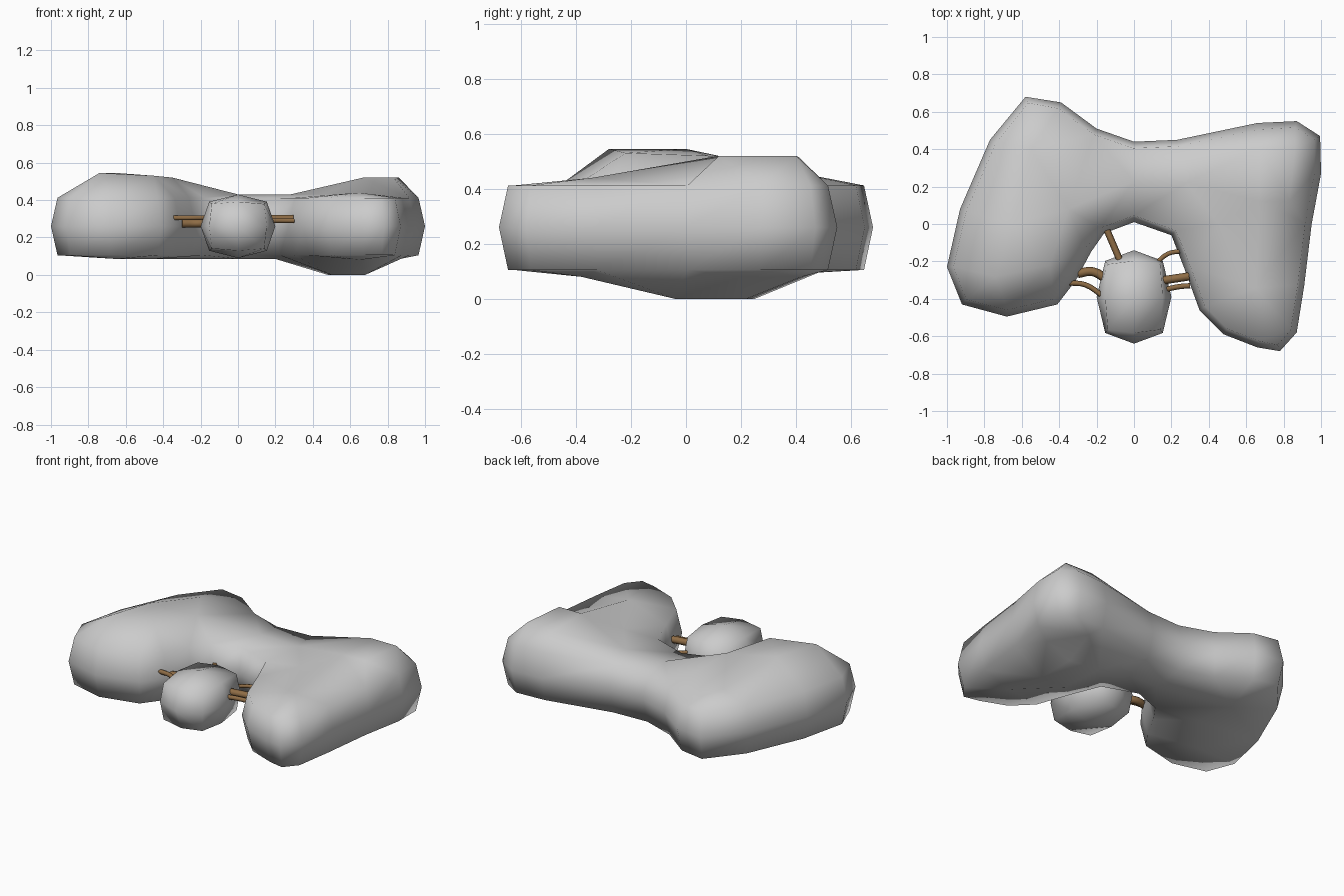
import bpy, bmesh
from mathutils import Vector
from mathutils.geometry import delaunay_2d_cdt

if "Cube" in bpy.data.objects:
    bpy.data.objects.remove(bpy.data.objects["Cube"])


def material(name, rgb):
    m = bpy.data.materials.new(name)
    m.diffuse_color = (*rgb, 1)
    m.use_nodes = True
    m.node_tree.nodes["Principled BSDF"].inputs["Base Color"].default_value = m.diffuse_color
    return m


GREY = material("pale grey", (0.6, 0.6, 0.6))
BROWN = material("brown", (0.27, 0.15, 0.06))


def finish(bm, name, mat):
    bmesh.ops.recalc_face_normals(bm, faces=bm.faces)
    for f in bm.faces:
        f.smooth = True
    me = bpy.data.meshes.new(name)
    bm.to_mesh(me)
    bm.free()
    me.materials.append(mat)
    ob = bpy.data.objects.new(name, me)
    bpy.context.collection.objects.link(ob)
    return ob


def inset(points, d):
    """Offset a counter-clockwise outline inwards."""
    out = []
    for i, p in enumerate(points):
        a = (p - points[i - 1]).normalized()
        b = (points[(i + 1) % len(points)] - p).normalized()
        n = Vector((-a.y - b.y, a.x + b.x)).normalized()
        out.append(p + n * d)
    return out


# Two-lobed body: outline seen from above, counter-clockwise
outline = [Vector(p) for p in [
    (0, 0.01), (-0.16, -0.05), (-0.23, -0.15), (-0.31, -0.30), (-0.41, -0.43),
    (-0.68, -0.495), (-0.92, -0.43), (-1, -0.23), (-0.93, 0.08), (-0.77, 0.45),
    (-0.58, 0.68), (-0.39, 0.65), (-0.2, 0.51), (0, 0.44), (0.23, 0.45),
    (0.66, 0.54), (0.87, 0.55), (0.995, 0.47), (1, 0.27), (0.95, 0), (0.91, -0.33),
    (0.87, -0.58), (0.78, -0.68), (0.66, -0.66), (0.48, -0.59), (0.35, -0.46),
    (0.27, -0.24), (0.2, -0.06)]][::-1]
# raised and lowered points inside the two caps
top = [(-.74, -.28, .545), (-.65, 0, .545), (-.45, -.22, .53), (-.35, .08, .52),
       (-.55, .4, .46), (0, .23, .43), (.28, .22, .43), (.45, .0, .43),
       (.67, .12, .52), (.67, .41, .515), (.86, .4, .52), (.83, .12, .52), (.65, -.34, .44)]
bottom = [(-.65, -.2, .085), (-.5, .3, .085), (-.45, .05, .085), (0, .2, .085),
          (.2, .2, .085), (.48, .25, 0), (.5, -.04, 0), (.68, .22, 0), (.68, -.04, 0),
          (.65, -.38, .08), (.84, .2, .08), (.7, .42, .08)]

bm = bmesh.new()
small = inset(outline, 0.035)
n = len(outline)
rings = [[bm.verts.new((p.x, p.y, z)) for p in ring]
         for ring, z in ((small, 0.105), (outline, 0.26), (small, 0.412))]
for lo, hi in zip(rings, rings[1:]):
    for i in range(n):
        j = (i + 1) % n
        bm.faces.new((lo[i], lo[j], hi[j], hi[i]))
for ring, pts in ((rings[0], bottom), (rings[2], top)):
    verts = ring + [bm.verts.new(p) for p in pts]
    res = delaunay_2d_cdt([v.co.xy for v in verts], [], [list(range(n))], 1, 1e-5)
    ids = [o[0] for o in res[3]]
    for f in res[2]:
        bm.faces.new([verts[ids[k]] for k in f])
finish(bm, "main_lobes", GREY)

# Small nodule: a once-divided cube rounded towards an ellipsoid
bm = bmesh.new()
bmesh.ops.create_cube(bm, size=2)
bmesh.ops.subdivide_edges(bm, edges=bm.edges[:], cuts=1, use_grid_fill=True)
for v in bm.verts:
    k = (1, 0.77, 0.70)[sum(abs(c) > 0.5 for c in v.co) - 1]
    v.co = Vector((v.co.x * 0.2, v.co.y * 0.25, v.co.z * 0.17)) * k + Vector((0, -0.39, 0.26))
finish(bm, "small_nodule", GREY)


# Connecting stalks between lobes and nodule
def stalk(name, r, z, points):
    cu = bpy.data.curves.new(name, 'CURVE')
    cu.dimensions = '3D'
    cu.bevel_depth, cu.bevel_resolution, cu.resolution_u = r, 1, 4
    cu.use_fill_caps = True
    s = cu.splines.new('BEZIER')
    s.bezier_points.add(len(points) - 1)
    for b, (x, y) in zip(s.bezier_points, points):
        b.co = (x, y, z)
        b.handle_left_type = b.handle_right_type = 'AUTO'
    cu.materials.append(BROWN)
    bpy.context.collection.objects.link(bpy.data.objects.new(name, cu))


stalk("rear_stalk", 0.018, 0.29, [(-0.15, -0.02), (-0.06, -0.23)])
stalk("left_thick_stalk", 0.024, 0.275, [(-0.30, -0.265), (-0.22, -0.255), (-0.13, -0.31)])
stalk("left_thin_stalk", 0.014, 0.305, [(-0.345, -0.315), (-0.26, -0.325), (-0.16, -0.39)])
stalk("right_thick_stalk", 0.022, 0.30, [(0.295, -0.28), (0.13, -0.305)])
stalk("right_thin_stalk", 0.014, 0.29, [(0.30, -0.33), (0.24, -0.335), (0.15, -0.355)])
stalk("right_rear_stalk", 0.012, 0.29, [(0.25, -0.145), (0.18, -0.16), (0.10, -0.23)])
